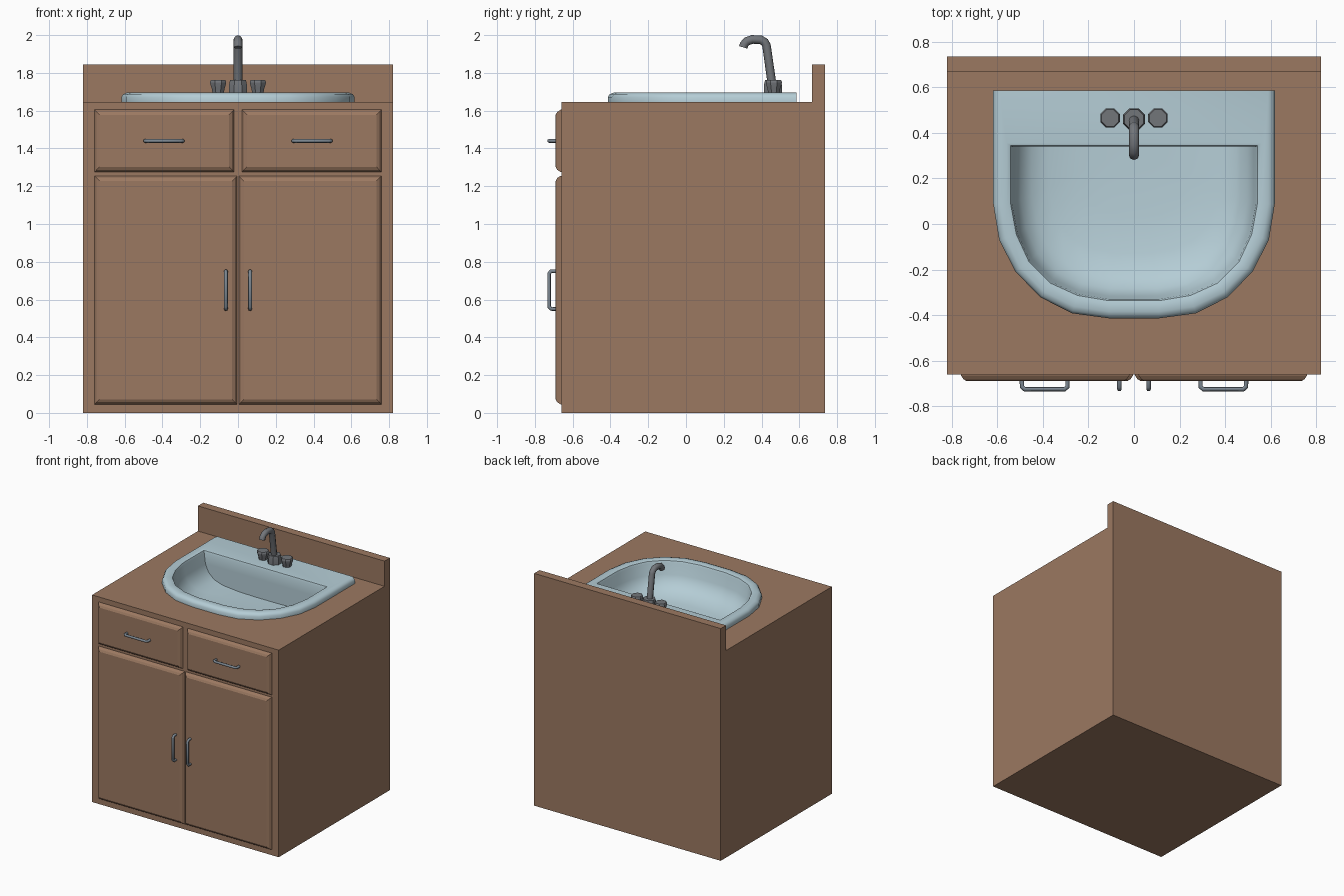
import bpy, bmesh, math

if "Cube" in bpy.data.objects:
    bpy.data.objects.remove(bpy.data.objects["Cube"])


def material(name, rgb):
    m = bpy.data.materials.new(name)
    m.diffuse_color = (*rgb, 1)
    m.use_nodes = True
    m.node_tree.nodes["Principled BSDF"].inputs["Base Color"].default_value = m.diffuse_color
    return m


WOOD = material("brown_wood", (0.33, 0.19, 0.12))
CERAMIC = material("pale_blue_ceramic", (0.46, 0.61, 0.67))
STEEL = material("handle_steel", (0.20, 0.24, 0.28))
TAP = material("tap_metal", (0.17, 0.18, 0.195))


def smooth(ob, angle):
    bpy.ops.object.select_all(action='DESELECT')
    bpy.context.view_layer.objects.active = ob
    ob.select_set(True)
    bpy.ops.object.shade_smooth_by_angle(angle=math.radians(angle))


def finish(bm, name, mat, angle=None):
    me = bpy.data.meshes.new(name)
    bm.to_mesh(me)
    bm.free()
    me.materials.append(mat)
    ob = bpy.data.objects.new(name, me)
    bpy.context.collection.objects.link(ob)
    if angle:
        smooth(ob, angle)
    return ob


def loft(rings, cap_first=False, cap_last=True):
    """Join closed rings of equal length with quads."""
    bm = bmesh.new()
    vs = [[bm.verts.new(p) for p in r] for r in rings]
    n = len(rings[0])
    for a, b in zip(vs, vs[1:]):
        for i in range(n):
            j = (i + 1) % n
            bm.faces.new((a[i], a[j], b[j], b[i]))
    if cap_first:
        bm.faces.new(vs[0])
    if cap_last:
        bm.faces.new(vs[-1])
    bmesh.ops.recalc_face_normals(bm, faces=bm.faces)
    return bm


def tube(name, pts, radius, mat):
    cu = bpy.data.curves.new(name, 'CURVE')
    cu.dimensions = '3D'
    cu.bevel_depth = radius
    cu.bevel_resolution = 2
    cu.use_fill_caps = True
    sp = cu.splines.new('POLY')
    sp.points.add(len(pts) - 1)
    for p, c in zip(sp.points, pts):
        p.co = (*c, 1)
    cu.materials.append(mat)
    ob = bpy.data.objects.new(name, cu)
    bpy.context.collection.objects.link(ob)
    bpy.ops.object.select_all(action='DESELECT')
    bpy.context.view_layer.objects.active = ob
    ob.select_set(True)
    bpy.ops.object.convert(target='MESH')
    smooth(bpy.context.object, 50)


# Sink outlines: right half, from the back corner round to the front
OUTER = [(.618, .585), (.618, .088), (.592, -.07), (.52, -.21), (.41, -.322), (.272, -.392), (.11, -.414)]
INNER = [(.535, .34), (.535, .088), (.51, -.044), (.456, -.162), (.364, -.254), (.246, -.307), (.11, -.33)]


def outline(t, z, back):
    """Ring between outer (t=0) and inner (t=1) outline, back edge at y=back."""
    half = [(a + (c - a) * t, b + (d - b) * t) for (a, b), (c, d) in zip(OUTER, INNER)]
    half[0] = (half[0][0], back)
    return [(x, y, z) for x, y in half] + [(-x, y, z) for x, y in reversed(half)]


def bowl_ring(s, z):
    """Inner outline shrunk towards the middle of the flat back wall."""
    return [(x * s, .34 + (y - .34) * s, z) for x, y, _ in outline(1, 0, .34)]


# Cabinet with backsplash: extruded side profile, counter opened for the bowl
TOP = 1.645
profile = [(-.66, 0), (.735, 0), (.735, 1.845), (.668, 1.845), (.668, TOP), (-.66, TOP)]
bm = loft([[(x, y, z) for y, z in profile] for x in (-.82, .82)], cap_first=True)
counter = [f for f in bm.faces if all(abs(v.co.z - TOP) < 1e-4 for v in f.verts)][0]
edges = list(counter.edges)
bmesh.ops.delete(bm, geom=[counter], context='FACES_ONLY')
hole = [bm.verts.new(p) for p in outline(.5, TOP, .4)]
edges += [bm.edges.new((hole[i - 1], hole[i])) for i in range(len(hole))]
bmesh.ops.triangle_fill(bm, edges=edges, use_beauty=True, normal=(0, 0, 1))
bmesh.ops.recalc_face_normals(bm, faces=bm.faces)
finish(bm, "cabinet", WOOD)

# Sink: rounded rim, flat tap deck and D-shaped bowl
rings = [outline(0, TOP, .585), outline(0, 1.672, .585), outline(.12, 1.687, .585),
         outline(.35, 1.695, .585), outline(.72, 1.695, .355), outline(.92, 1.69, .345),
         outline(1, 1.675, .34)]
rings += [bowl_ring(s, z) for s, z in
          ((.98, 1.59), (.93, 1.53), (.84, 1.485), (.70, 1.46), (.45, 1.447), (.2, 1.443))]
bm = loft(rings)
bm.faces.ensure_lookup_table()
if bm.faces[-1].normal.z < 0:
    bmesh.ops.reverse_faces(bm, faces=bm.faces)
finish(bm, "sink", CERAMIC, 42)


# Doors and drawer fronts with bevelled borders
def panel(name, x0, x1, z0, z1):
    def ring(d, y):
        return [(x0 + d, y, z0 + d), (x1 - d, y, z0 + d), (x1 - d, y, z1 - d), (x0 + d, y, z1 - d)]
    finish(loft([ring(0, -.655), ring(0, -.664), ring(.012, -.682), ring(.027, -.69)],
                cap_first=True), name, WOOD)


# Bar handles with rounded corners
def handle(name, cx, cz, vertical):
    h = .1
    half = [(-h, -.68), (-h, -.714), (-h + .012, -.725)]
    path = half + [(-u, y) for u, y in reversed(half)]
    pts = [(cx, y, cz + u) if vertical else (cx + u, y, cz) for u, y in path]
    tube(name, pts, .01, STEEL)


for side, s in (("left", -1), ("right", 1)):
    panel(side + "_drawer", *sorted((s * .02, s * .76)), 1.275, 1.605)
    panel(side + "_door", *sorted((s * .004, s * .76)), .045, 1.255)
    handle(side + "_drawer_handle", s * .392, 1.44, False)
    handle(side + "_door_handle", s * .064, .65, True)


# Turned tap parts: eight-sided rings
def turned(name, x, y, prof):
    rings = [[(x + r * math.cos((i + .5) * math.pi / 4), y + r * math.sin((i + .5) * math.pi / 4), z)
              for i in range(8)] for r, z in prof]
    finish(loft(rings, cap_first=True), name, TAP, 35)


KNOB = [(.032, 1.69), (.036, 1.715), (.046, 1.745), (.046, 1.754), (.04, 1.762)]
turned("left_knob", -.105, .465, KNOB)
turned("right_knob", .105, .465, KNOB)
turned("tap_base", 0, .46, [(.052, 1.69), (.052, 1.735), (.045, 1.762)])

# Curved spout
tube("spout", [(0, .457, 1.73), (0, .426, 1.945), (0, .416, 1.963), (0, .395, 1.976),
               (0, .35, 1.977), (0, .322, 1.967), (0, .308, 1.951), (0, .303, 1.935)], .023, TAP)
